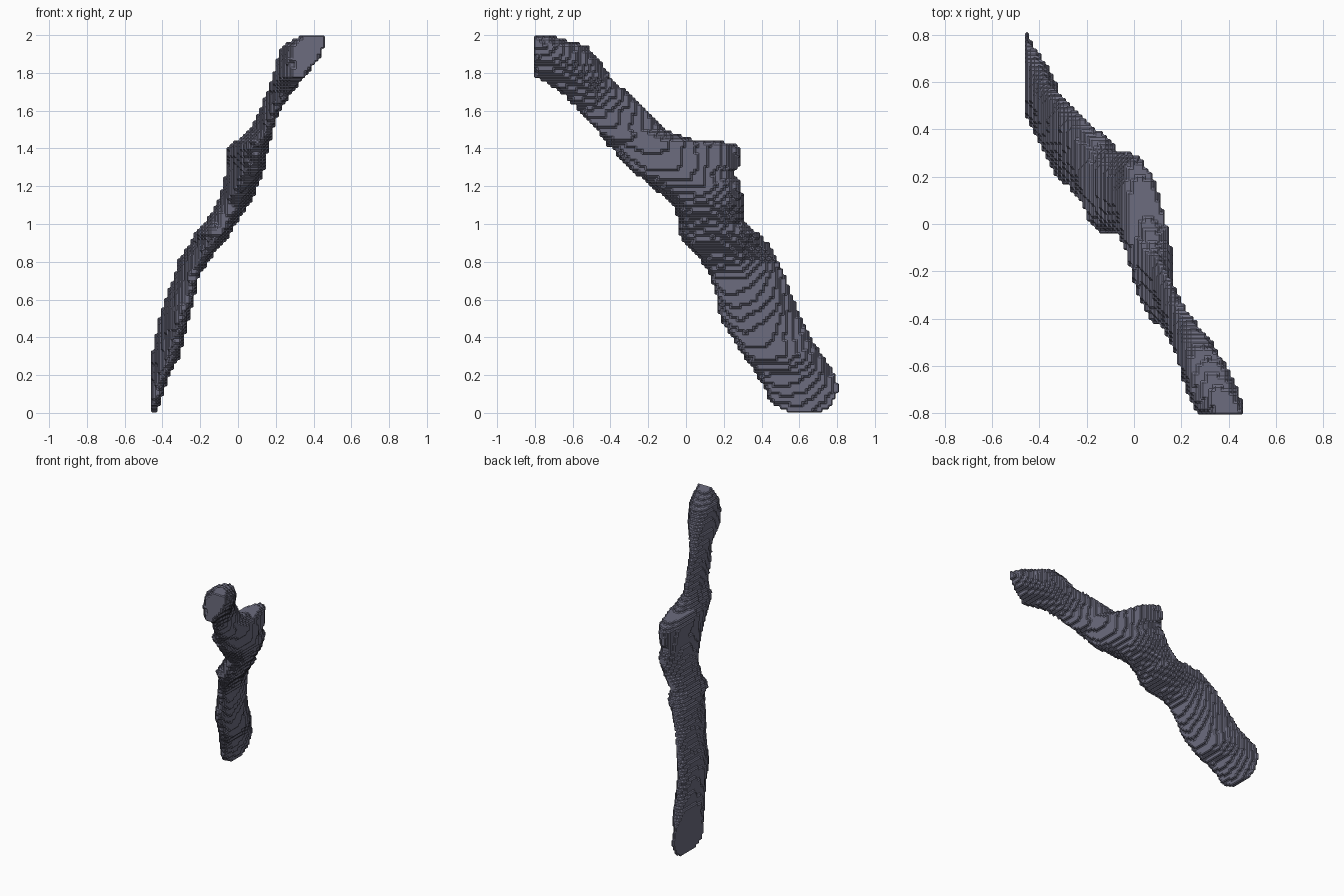
import bpy
import bmesh
from math import acos, cos, pi
from mathutils import Vector, noise

cube = bpy.data.objects.get("Cube")
if cube:
    bpy.data.objects.remove(cube)

SIDES = 40
PAD = 0.008                      # makes up for the corners lost to the block steps
CUT_X, CUT_Y = -0.46, -0.80      # flat planes where the two ends are sliced off

# Level sections of the limb: height, x from, x to, y from, y to
SECTIONS = [
    (0.0, -.49, -.435, .55, .74),
    (0.05, -.50, -.42, .46, .80),
    (0.12, -.51, -.40, .42, .83),
    (0.2, -.49, -.37, .38, .79),
    (0.3, -.47, -.31, .31, .72),
    (0.4, -.43, -.29, .25, .65),
    (0.5, -.41, -.27, .19, .60),
    (0.6, -.38, -.24, .17, .56),
    (0.7, -.34, -.22, .14, .53),
    (0.8, -.31, -.17, .09, .48),
    (0.9, -.25, -.08, .0, .43),
    (0.95, -.22, -.05, -.04, .38),
    (1.0, -.18, -.02, -.03, .31),
    (1.1, -.11, .05, -.06, .29),
    (1.2, -.07, .10, -.18, .29),
    (1.27, -.06, .13, -.27, .25),
    # knob at the joint
    (1.31, -.05, .14, -.31, .28),
    (1.4, -.05, .15, -.39, .28),
    (1.43, -.03, .16, -.42, .24),
    (1.45, .02, .17, -.43, .03),
    # neck and upper end
    (1.5, .07, .18, -.47, -.12),
    (1.6, .12, .21, -.56, -.22),
    (1.7, .16, .28, -.66, -.32),
    (1.78, .19, .35, -.82, -.41),
    (1.87, .21, .42, -.88, -.46),
    (1.94, .24, .45, -.90, -.53),
    (2.0, .35, .45, -.86, -.73),
]


def section_lean(z):
    """How strongly a section slants, by height."""
    if z < .95:
        return acos(-.5)
    if z < 1.25:
        return acos(-.2)
    if z < 1.47:
        return acos(-.45)
    return acos(-.65 if z < 1.75 else -.5)


def section_ring(bm, z, x0, x1, y0, y1):
    """Slanted ellipse filling the given extents, clipped at the end planes."""
    lean = section_lean(z)
    ring = []
    for i in range(SIDES):
        t = 2 * pi * i / SIDES
        p = Vector(((x0 + x1) / 2 + ((x1 - x0) / 2 + PAD) * cos(t),
                    (y0 + y1) / 2 + ((y1 - y0) / 2 + PAD) * cos(t - lean), z))
        rough = noise.noise(p * 12) * 0.008
        p.x = max(p.x + rough, CUT_X)
        p.y = max(p.y + rough, CUT_Y)
        ring.append(bm.verts.new(p))
    return ring


# Limb: skin the sections and cap both ends
bm = bmesh.new()
rings = [section_ring(bm, *s) for s in SECTIONS]
for low, high in zip(rings, rings[1:]):
    for i in range(SIDES):
        j = (i + 1) % SIDES
        bm.faces.new((low[i], low[j], high[j], high[i]))
bm.faces.new(rings[0][::-1])
bm.faces.new(rings[-1])
bmesh.ops.recalc_face_normals(bm, faces=bm.faces[:])
mesh = bpy.data.meshes.new("limb")
bm.to_mesh(mesh)
bm.free()

# One slate colour
slate = bpy.data.materials.new("slate_grey")
slate.use_nodes = True
colour = (0.15, 0.15, 0.21, 1)
slate.diffuse_color = colour
slate.node_tree.nodes["Principled BSDF"].inputs["Base Color"].default_value = colour
mesh.materials.append(slate)

limb = bpy.data.objects.new("limb", mesh)
bpy.context.collection.objects.link(limb)

# Stepped block surface with chamfered steps
blocks = limb.modifiers.new("blocks", 'REMESH')
blocks.mode = 'BLOCKS'
blocks.octree_depth = 7
blocks.scale = 0.9
blocks.use_remove_disconnected = True
blocks.use_smooth_shade = False
chamfer = limb.modifiers.new("chamfer", 'BEVEL')
chamfer.width = 0.006
chamfer.segments = 1
chamfer.limit_method = 'ANGLE'
